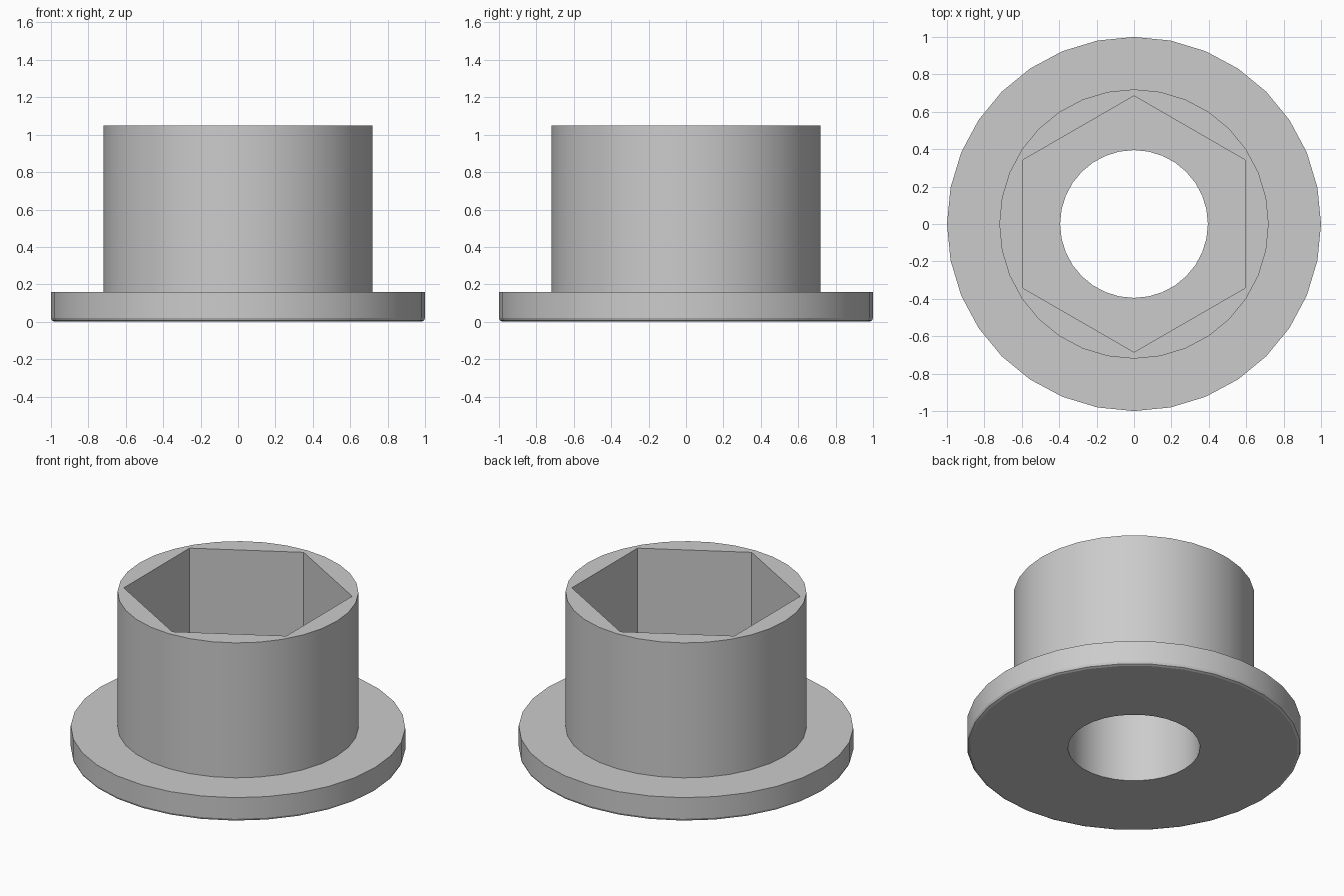
import bpy, bmesh
from math import cos, sin, tau, radians

if "Cube" in bpy.data.objects:
    bpy.data.objects.remove(bpy.data.objects["Cube"], do_unlink=True)

SIDES = 32
HEIGHT, FLANGE_TOP, POCKET_FLOOR = 1.05, 0.16, 0.47
BORE, BARREL, FLANGE, HEX = 0.395, 0.72, 1.0, 0.685

metal = bpy.data.materials.new("plain grey")
metal.use_nodes = True
grey = (0.6, 0.6, 0.6, 1)
metal.diffuse_color = grey
metal.node_tree.nodes["Principled BSDF"].inputs["Base Color"].default_value = grey


def lathe(name, profile, sides, start=0.0):
    """Turn a closed (radius, z) loop around z into a solid ring."""
    bm = bmesh.new()
    rings = []
    for i in range(sides):
        a = start + tau * i / sides
        rings.append([bm.verts.new((r * cos(a), r * sin(a), z)) for r, z in profile])
    for i in range(sides):
        here, after = rings[i], rings[(i + 1) % sides]
        for j in range(len(profile)):
            k = (j + 1) % len(profile)
            bm.faces.new((here[j], after[j], after[k], here[k]))
    bmesh.ops.recalc_face_normals(bm, faces=bm.faces)
    mesh = bpy.data.meshes.new(name)
    bm.to_mesh(mesh)
    bm.free()
    mesh.materials.append(metal)
    obj = bpy.data.objects.new(name, mesh)
    bpy.context.collection.objects.link(obj)
    return obj


# Flanged bushing with a through bore and a softened lower rim
bushing = lathe("flanged_bushing", [
    (BORE, 0), (FLANGE - 0.02, 0), (FLANGE - 0.006, 0.006), (FLANGE, 0.02),
    (FLANGE, FLANGE_TOP), (BARREL, FLANGE_TOP), (BARREL, HEIGHT), (BORE, HEIGHT),
], SIDES)

# Hexagonal pocket cut down from the top, corners towards front and back
bpy.ops.mesh.primitive_cylinder_add(vertices=6, radius=HEX, depth=1,
                                    location=(0, 0, POCKET_FLOOR + 0.5))
cutter = bpy.context.object
cutter.name = "hex_pocket_cutter"
cutter.hide_render = True
cutter.scale.z = 1.4
cutter.location.z = POCKET_FLOOR + 0.7
cutter.data.materials.append(metal)

cut = bushing.modifiers.new("hex pocket", "BOOLEAN")
cut.operation = "DIFFERENCE"
cut.solver = "EXACT"
cut.object = cutter

bpy.ops.object.select_all(action="DESELECT")
bushing.select_set(True)
bpy.context.view_layer.objects.active = bushing
bpy.ops.object.modifier_apply(modifier=cut.name)
bpy.data.objects.remove(cutter, do_unlink=True)

# Smooth round walls, crisp rims and pocket
bpy.ops.object.shade_smooth_by_angle(angle=radians(20))
